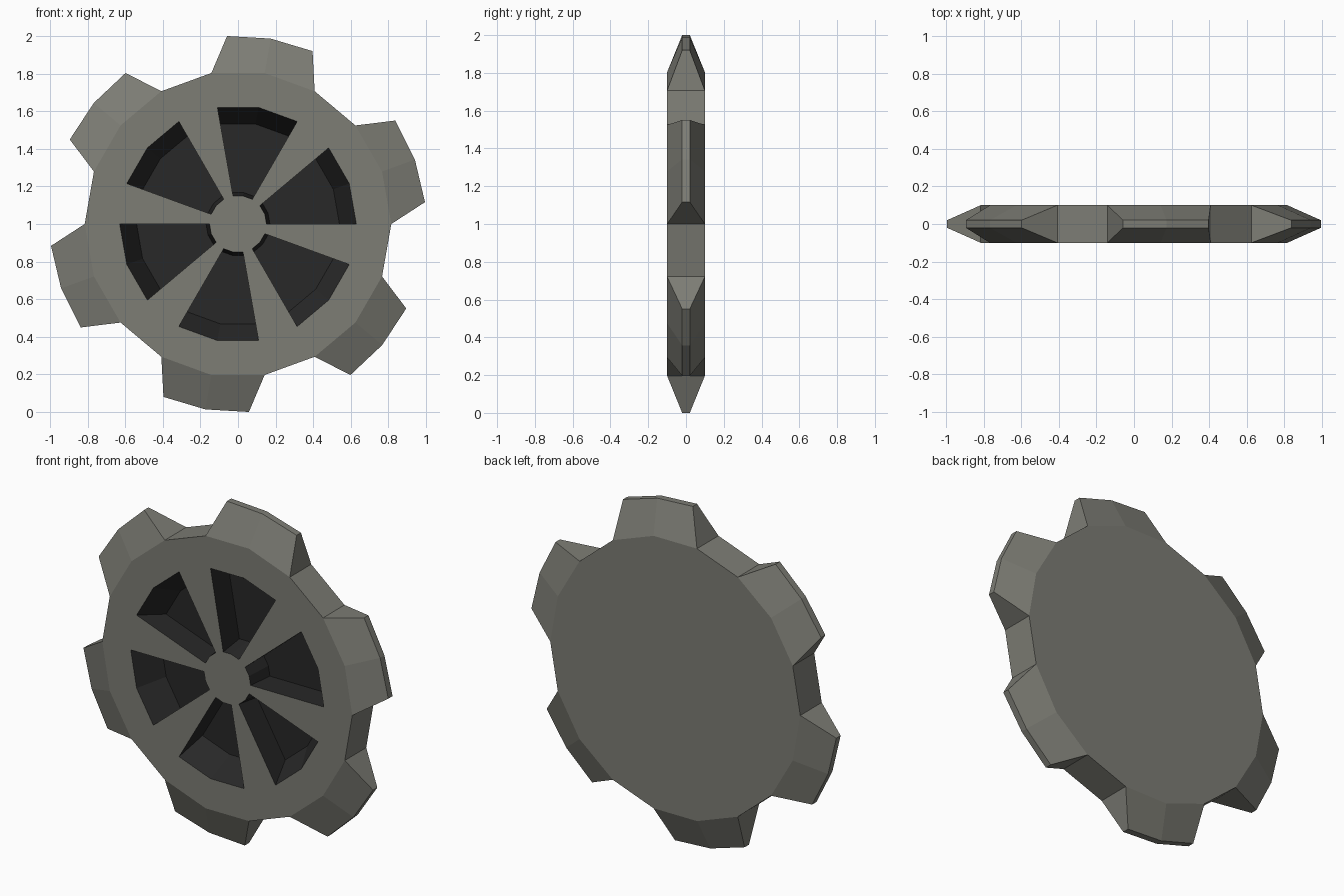
import bpy, bmesh, math

if "Cube" in bpy.data.objects:
    bpy.data.objects.remove(bpy.data.objects["Cube"])

# flat colours
def material(name, rgb):
    m = bpy.data.materials.new(name)
    m.diffuse_color = (*rgb, 1)
    m.use_nodes = True
    m.node_tree.nodes["Principled BSDF"].inputs["Base Color"].default_value = m.diffuse_color
    return m

GREY, DARK = 0, 1
N, STEP = 18, 20              # 18-sided wheel, three segments per tooth
RIM, TIP = 0.816, 1.002       # body and tooth radii
FRONT, BACK, TIP_Y = -0.1, 0.1, 0.02
POCKET_OUT, POCKET_IN = 0.63, 0.152      # pocket opening
FLOOR_OUT, FLOOR_IN, FLOOR_Y = 0.54, 0.17, 0.055

bm = bmesh.new()

def pt(deg, r, y):
    a = math.radians(deg)
    return (r * math.cos(a), y, 1 + r * math.sin(a))

def face(points, mat=GREY):
    f = bm.faces.new([bm.verts.new(p) for p in points])
    f.material_index = mat

def seg(k, r0, y0, r1, y1, mat=GREY):
    """Quad over one segment from ring (r0, y0) to ring (r1, y1)."""
    a, b = k * STEP, (k + 1) * STEP
    face([pt(a, r0, y0), pt(b, r0, y0), pt(b, r1, y1), pt(a, r1, y1)], mat)

def tip_angle(k):
    # tooth ends taper inward, tooth middle stays on its spoke line
    return k * STEP + (6.67, 0, -6.67)[k % 3]

def tooth_end(k):
    a, t = k * STEP, tip_angle(k)
    face([pt(a, RIM, FRONT), pt(t, TIP, -TIP_Y), pt(t, TIP, TIP_Y), pt(a, RIM, BACK)])

def pocket_side(k):
    a = k * STEP
    face([pt(a, POCKET_OUT, FRONT), pt(a, FLOOR_OUT, FLOOR_Y),
          pt(a, FLOOR_IN, FLOOR_Y), pt(a, POCKET_IN, FRONT)], DARK)

for k in range(N):
    a, b = k * STEP, (k + 1) * STEP
    # front border ring
    seg(k, RIM, FRONT, POCKET_OUT, FRONT)
    if k % 3 == 2:
        # spoke face and the valley between teeth
        seg(k, POCKET_OUT, FRONT, POCKET_IN, FRONT)
        seg(k, RIM, FRONT, RIM, BACK)
    else:
        # recessed pocket: outer wall, floor, hub wall
        seg(k, POCKET_OUT, FRONT, FLOOR_OUT, FLOOR_Y, DARK)
        seg(k, FLOOR_OUT, FLOOR_Y, FLOOR_IN, FLOOR_Y, DARK)
        seg(k, FLOOR_IN, FLOOR_Y, POCKET_IN, FRONT, DARK)
        # tapered tooth: two slopes and narrow tip
        ta, tb = tip_angle(k), tip_angle(k + 1)
        for y, ty in ((FRONT, -TIP_Y), (BACK, TIP_Y)):
            face([pt(a, RIM, y), pt(b, RIM, y), pt(tb, TIP, ty), pt(ta, TIP, ty)])
        face([pt(ta, TIP, -TIP_Y), pt(tb, TIP, -TIP_Y), pt(tb, TIP, TIP_Y), pt(ta, TIP, TIP_Y)])
    if k % 3 != 1:
        tooth_end(k)
        pocket_side(k)

# hub cap and plain back
face([pt(k * STEP, POCKET_IN, FRONT) for k in range(N)])
face([pt(k * STEP, RIM, BACK) for k in range(N)])

bmesh.ops.remove_doubles(bm, verts=bm.verts[:], dist=0.0001)
bmesh.ops.recalc_face_normals(bm, faces=bm.faces[:])
mesh = bpy.data.meshes.new("gear_wheel")
bm.to_mesh(mesh)
bm.free()
mesh.materials.append(material("stone grey", (0.205, 0.205, 0.178)))
mesh.materials.append(material("pocket black", (0.021, 0.021, 0.021)))
bpy.context.collection.objects.link(bpy.data.objects.new("gear_wheel", mesh))
